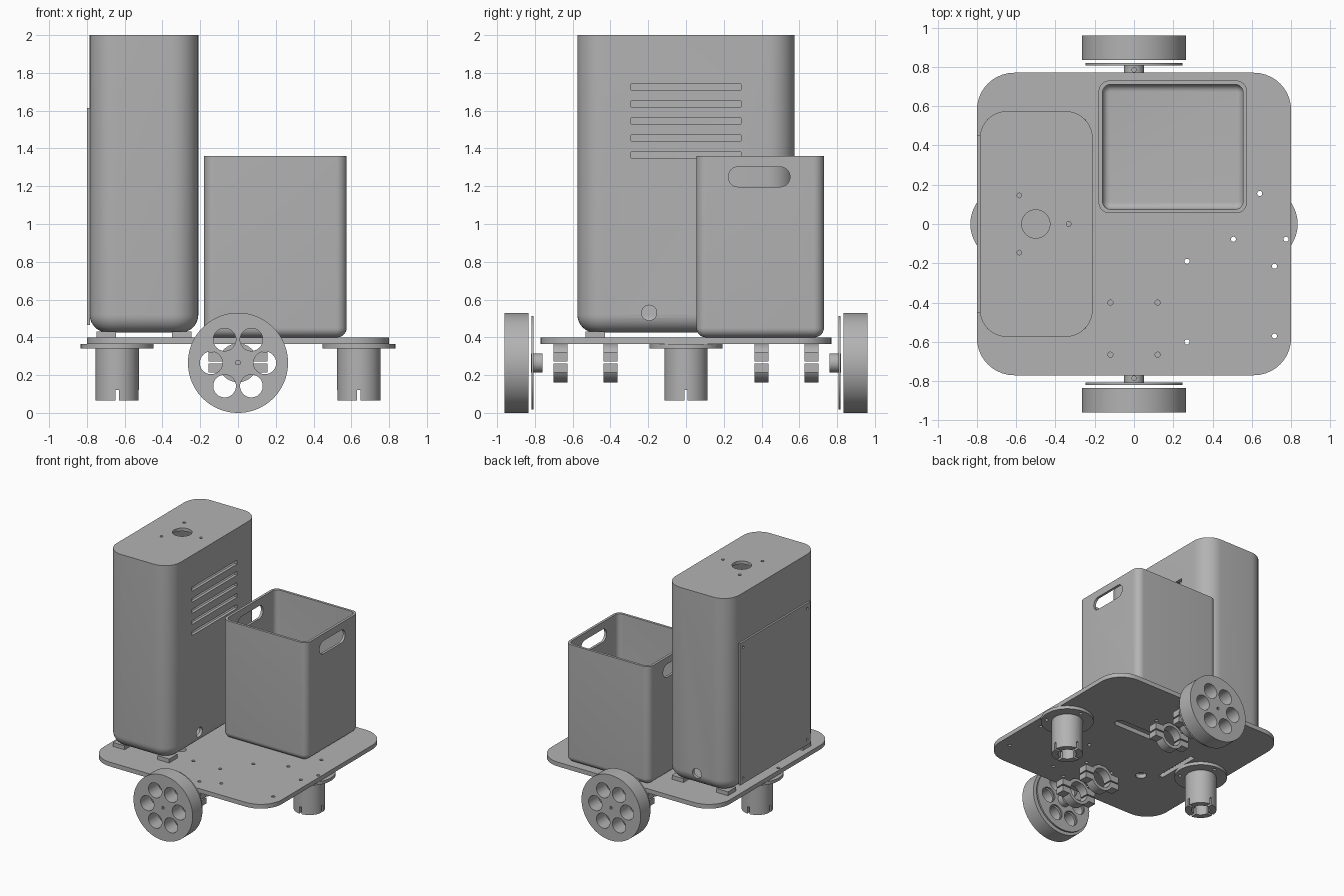
import bpy, bmesh
from math import pi, cos, sin, radians
from mathutils import Matrix, Vector

if "Cube" in bpy.data.objects:
    bpy.data.objects.remove(bpy.data.objects["Cube"])

GREY = (0.45, 0.45, 0.45, 1)
mat = bpy.data.materials.new("plain grey")
mat.use_nodes = True
mat.diffuse_color = GREY
mat.node_tree.nodes["Principled BSDF"].inputs["Base Color"].default_value = GREY
TURN = {'X': Matrix.Rotation(pi / 2, 4, 'Y'), 'Y': Matrix.Rotation(-pi / 2, 4, 'X'), 'Z': Matrix()}


class Part:
    """Collects primitives into one named object."""
    def __init__(self, name):
        self.name, self.bm = name, bmesh.new()

    def box(self, x, y, z, r=0, axis='Z', fillet=0):
        """Box between ranges, edges along axis rounded by r, bottom edge by fillet."""
        bm = bmesh.new()
        mid = Vector([(a + b) / 2 for a, b in (x, y, z)])
        size = Vector([b - a for a, b in (x, y, z)])
        bmesh.ops.create_cube(bm, size=1, matrix=Matrix.Translation(mid) @ Matrix.Diagonal(size).to_4x4())
        if r:
            k = 'XYZ'.index(axis)
            edges = [e for e in bm.edges if abs(e.verts[0].co[k] - e.verts[1].co[k]) > 1e-5]
            bmesh.ops.bevel(bm, geom=edges, offset=r, segments=10, profile=0.5, affect='EDGES')
        if fillet:
            edges = [e for e in bm.edges if all(v.co.z < z[0] + 1e-5 for v in e.verts)]
            bmesh.ops.bevel(bm, geom=edges, offset=fillet, segments=8, profile=0.5, affect='EDGES')
        self.merge(bm)

    def rod(self, centre, r, length, axis='Z', seg=48):
        """Cylinder centred on a point, along an axis."""
        bm = bmesh.new()
        bmesh.ops.create_cone(bm, cap_ends=True, segments=seg, radius1=r, radius2=r, depth=length,
                              matrix=Matrix.Translation(centre) @ TURN[axis])
        self.merge(bm)

    def merge(self, bm):
        mesh = bpy.data.meshes.new("piece")
        bm.to_mesh(mesh)
        bm.free()
        self.bm.from_mesh(mesh)
        bpy.data.meshes.remove(mesh)

    def done(self, *cutters, smooth=True):
        mesh = bpy.data.meshes.new(self.name)
        bmesh.ops.recalc_face_normals(self.bm, faces=self.bm.faces[:])
        self.bm.to_mesh(mesh)
        self.bm.free()
        ob = bpy.data.objects.new(self.name, mesh)
        bpy.context.collection.objects.link(ob)
        mesh.materials.append(mat)
        for c in cutters:
            tool = c.done(smooth=False)
            tool.hide_render = True
            bpy.ops.object.select_all(action='DESELECT')
            bpy.context.view_layer.objects.active = ob
            ob.select_set(True)
            mod = ob.modifiers.new("cut", 'BOOLEAN')
            mod.operation, mod.solver, mod.object = 'DIFFERENCE', 'EXACT', tool
            bpy.ops.object.modifier_apply(modifier=mod.name)
            bpy.data.objects.remove(tool)
        if smooth:
            bpy.ops.object.select_all(action='DESELECT')
            bpy.context.view_layer.objects.active = ob
            ob.select_set(True)
            bpy.ops.object.shade_smooth_by_angle(angle=radians(30))
        return ob


def ring(centre, r, start, n=3):
    """Points spaced evenly round a centre."""
    return [(centre[0] + r * cos(radians(start) + i * 2 * pi / n),
             centre[1] + r * sin(radians(start) + i * 2 * pi / n)) for i in range(n)]


LEG, CLAMPS, AXLE = 0.64, (0.40, 0.665), 0.265

# Base plate with bolt holes and cable openings
plate, holes = Part("base_plate"), Part("plate_holes")
plate.box((-.8, .8), (-.77, .77), (.365, .4), r=.19)
spots = [(.27, -.19), (.715, -.215), (.715, -.57), (.27, -.6)]
spots += [(x, s * y) for x in (-.12, .12) for y in CLAMPS for s in (-1, 1)]
spots += ring((LEG, 0), .155, 90) + ring((-LEG, 0), .155, 90)
for x, y in spots:
    holes.rod((x, y, .38), .013, .1, seg=16)
holes.rod((-.31, -.29, .38), .04, .1)
holes.box((-.45, -.41), (-.21, .16), (.3, .5), r=.01)
holes.box((-.05, .34), (.16, .24), (.3, .5), r=.038)
plate.done(holes)

# Tall hollow housing with vents and cable holes
tower, hollow, holes = Part("tower_housing"), Part("tower_hollow"), Part("tower_holes")
tower.box((-.785, -.21), (-.575, .575), (.425, 2), r=.14, fillet=.095)
hollow.box((-.76, -.235), (-.55, .55), (.45, 1.975), r=.115, fillet=.07)
for i in range(5):
    z = 1.365 + i * .09
    holes.box((-.3, -.15), (-.29, .29), (z - .016, z + .016))
holes.rod((-.22, -.195, .53), .04, .16, 'X')
holes.rod((-.5, .57, .53), .04, .16, 'Y')
holes.rod((-.5, 0, 2), .072, .1)
for x, y in ring((-.5, 0), .168, 0):
    holes.rod((x, y, 2), .012, .1, seg=16)
tower.done(hollow, holes)

# Access panel on the tower's outer side
panel, holes = Part("access_panel"), Part("panel_holes")
panel.box((-.8, -.784), (-.45, .45), (.465, 1.615))
for y in (-.41, .41):
    for z in (.51, 1.57):
        holes.rod((-.8, y, z), .01, .02, 'X', 16)
panel.done(holes)

# Feet under the tower
feet = Part("tower_feet")
for x in (-.697, -.297):
    for y in (-.48, .48):
        feet.box((x - .052, x + .052), (y - .052, y + .052), (.4, .432))
feet.done()

# Open bin with hand slots
bin_, hollow, slots = Part("open_bin"), Part("bin_hollow"), Part("hand_slots")
bin_.box((-.18, .575), (.055, .73), (.4, 1.36), r=.055, fillet=.05)
hollow.box((-.16, .555), (.075, .71), (.42, 1.5), r=.04, fillet=.036)
slots.box((-.25, .65), (.225, .55), (1.197, 1.302), r=.05, axis='X')
bin_.done(hollow, slots)

for side, label in ((-1, "front"), (1, "back")):
    # Wheel with six round openings and a square axle hole
    wheel, holes = Part(label + "_wheel"), Part("wheel_holes")
    wheel.rod((0, side * .8975, AXLE), .265, .125, 'Y', 96)
    wheel.rod((0, side * .83, AXLE), .238, .03, 'Y', 96)
    wheel.rod((0, side * .813, AXLE), .248, .012, 'Y', 96)
    for x, z in ring((0, AXLE), .142, 0, 6):
        holes.rod((x, side * .88, z), .06, .3, 'Y')
    holes.box((-.01, .01), (side * .95 - .06, side * .95 + .06), (AXLE - .01, AXLE + .01))
    wheel.done(holes)

    # Wheel hub with a set screw hole
    hub, screw = Part(label + "_wheel_hub"), Part("screw_hole")
    hub.rod((0, side * .79, AXLE), .05, .06, 'Y')
    screw.rod((0, side * .785, AXLE + .05), .011, .04, seg=16)
    hub.done(screw)

    # Split motor clamps with bolt ears
    for i, y in enumerate(CLAMPS):
        y *= side
        clamp, bore, gap = Part(f"{label}_motor_clamp_{i + 1}"), Part("bore"), Part("gap")
        clamp.rod((0, y, AXLE), .103, .074, 'Y')
        bore.rod((0, y, AXLE), .078, .2, 'Y')
        gap.box((-.2, .2), (y - .1, y + .1), (.262, .272))
        clamp.done(bore, gap)
        ears = Part(f"{label}_clamp_ears_{i + 1}")
        for a, b in ((-.155, -.085), (.085, .155)):
            ears.box((a, b), (y - .037, y + .037), (.272, .322))
            ears.box((a, b), (y - .037, y + .037), (.215, .262))
        ears.done()

    # Flanged tubular leg with four slits at its foot
    x = side * LEG
    name = "right" if side < 0 else "left"
    flange, holes = Part(name + "_leg_flange"), Part("flange_holes")
    flange.rod((x, 0, .3525), .193, .025, seg=80)
    for px, py in ring((x, 0), .155, 90):
        holes.rod((px, py, .35), .013, .1, seg=16)
    flange.done(holes)
    leg, bore, slit_x, slit_y = Part(name + "_leg"), Part("bore"), Part("slit_x"), Part("slit_y")
    leg.rod((x, 0, .2025), .115, .275, seg=64)
    bore.rod((x, 0, .14), .068, .3)
    slit_x.box((x - .2, x + .2), (-.009, .009), (0, .122))
    slit_y.box((x - .009, x + .009), (-.2, .2), (0, .122))
    leg.done(bore, slit_x, slit_y)
